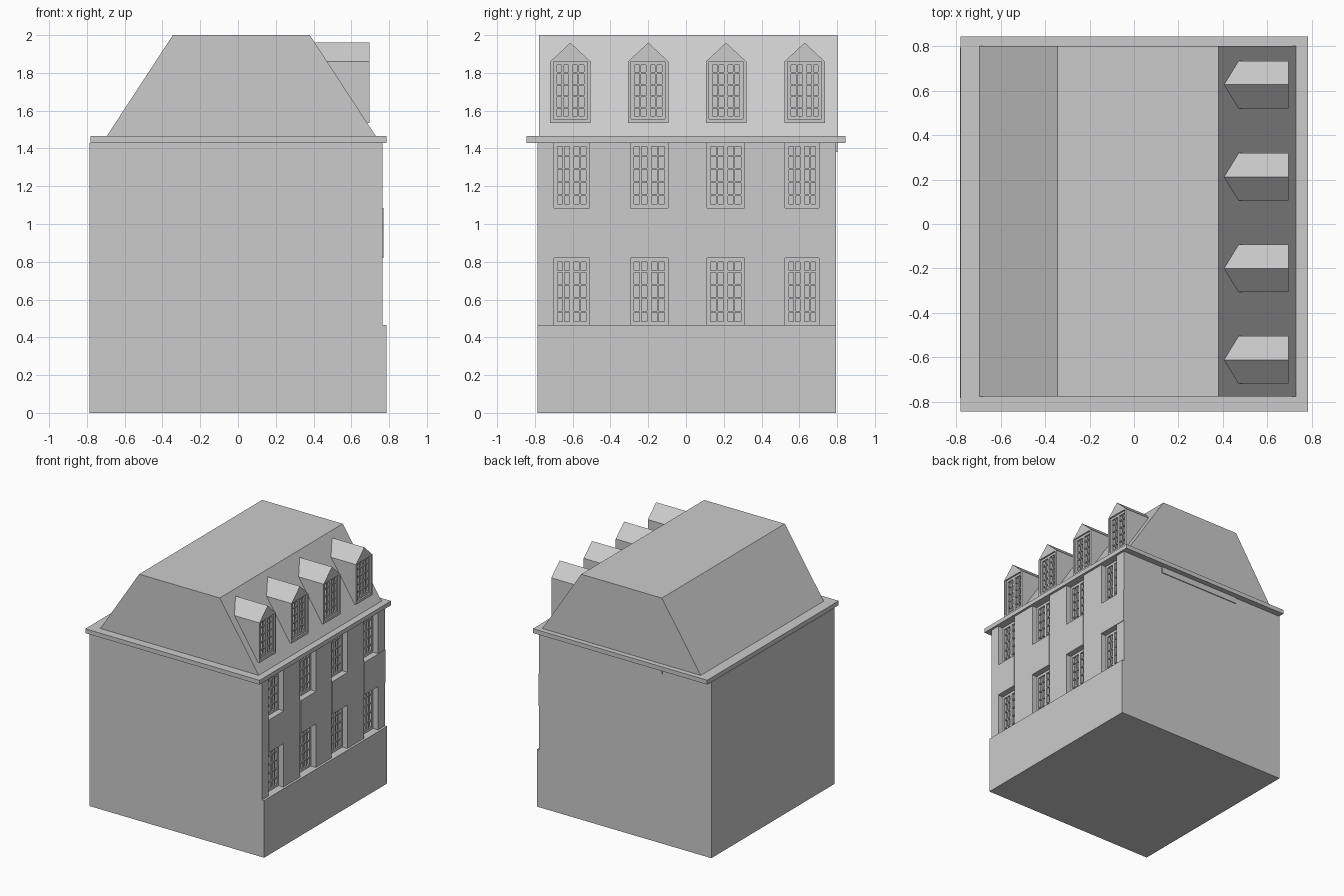
import bpy, bmesh

if "Cube" in bpy.data.objects:
    bpy.data.objects.remove(bpy.data.objects["Cube"])

WINDOWS = [(-0.70, -0.51), (-0.295, -0.095), (0.11, 0.31), (0.525, 0.705)]
DORMERS = [-0.612, -0.2, 0.212, 0.628]
Y0, Y1 = -0.785, 0.795


def finish(name, bm):
    bmesh.ops.recalc_face_normals(bm, faces=bm.faces)
    me = bpy.data.meshes.new(name)
    bm.to_mesh(me)
    bm.free()
    ob = bpy.data.objects.new(name, me)
    bpy.context.collection.objects.link(ob)
    return ob


def add_box(bm, x, y, z):
    vs = bmesh.ops.create_cube(bm, size=1)["verts"]
    for v in vs:
        v.co = [r[0] if c < 0 else r[1] for c, r in zip(v.co, (x, y, z))]


def box(name, x, y, z):
    bm = bmesh.new()
    add_box(bm, x, y, z)
    return finish(name, bm)


def loft(bm, a, b):
    """Solid between two matching outlines."""
    va, vb = [bm.verts.new(p) for p in a], [bm.verts.new(p) for p in b]
    bm.faces.new(va)
    bm.faces.new(vb[::-1])
    n = len(va)
    for i in range(n):
        j = (i + 1) % n
        bm.faces.new((va[i], vb[i], vb[j], va[j]))


def casement(bm, x, y, z, rim, mid, bar, rows):
    """Window frame: rim, central mullion and glazing bars."""
    (ya, yb), (za, zb) = y, z
    c = (ya + yb) / 2
    add_box(bm, x, (ya, ya + rim), z)
    add_box(bm, x, (yb - rim, yb), z)
    add_box(bm, x, (c - mid / 2, c + mid / 2), z)
    add_box(bm, x, (ya, yb), (za, za + rim))
    add_box(bm, x, (ya, yb), (zb - rim, zb))
    thin = (x[0], x[1] - 0.004)
    for i in range(1, rows):
        h = za + (zb - za) * i / rows
        add_box(bm, thin, (ya, yb), (h - bar / 2, h + bar / 2))
    for m in ((ya + rim + c - mid / 2) / 2, (yb - rim + c + mid / 2) / 2):
        add_box(bm, thin, (m - bar / 2, m + bar / 2), z)


# Main masses
box("wall_core", (-0.785, 0.705), (Y0, Y1), (0, 1.43))
box("base_storey", (0.70, 0.785), (Y0, Y1), (0, 0.465))
box("cornice", (-0.782, 0.785), (-0.845, 0.845), (1.43, 1.465))
box("side_ledge", (-0.345, 0.39), (0.79, 0.802), (1.38, 1.43))

# Facade piers between the window bays
bm = bmesh.new()
edges = [Y0] + [e for w in WINDOWS for e in w] + [Y1]
for a, b in zip(edges[::2], edges[1::2]):
    add_box(bm, (0.70, 0.766), (a, b), (0.465, 1.43))
finish("facade_piers", bm)

# Panels between the storeys and the windows above and below them
panels, frames = bmesh.new(), bmesh.new()
for i, (a, b) in enumerate(WINDOWS):
    add_box(panels, (0.70, 0.771), (a, Y1 if i == 3 else b), (0.82, 1.085))
    for z in ((0.465, 0.82), (1.085, 1.43)):
        casement(frames, (0.70, 0.722), (a, b), z, 0.02, 0.024, 0.009, 5)
finish("spandrel_panels", panels)
finish("window_frames", frames)

# Mansard roof with upright gable ends
bm = bmesh.new()
outline = [(-0.695, 1.465), (0.73, 1.465), (0.38, 2.0), (-0.345, 2.0)]
loft(bm, [(x, -0.777, z) for x, z in outline], [(x, 0.803, z) for x, z in outline])
finish("mansard_roof", bm)


def roof_x(z):
    return 0.73 - (z - 1.465) * 0.35 / 0.535


# Dormers: pitched head, side cheeks, recessed glazing
heads, cheeks, glass, frames = (bmesh.new() for _ in range(4))
W, FX = 0.107, 0.697
for c in DORMERS:
    tri = [(c - W, 1.86), (c + W, 1.86), (c, 1.96)]
    loft(heads, [(FX, y, z) for y, z in tri],
         [(roof_x(z) - 0.005, y, z) for y, z in tri])
    for s in (-1, 1):
        quad = [(c + s * W, 1.535), (c + s * W, 1.86),
                (c + s * 0.09, 1.86), (c + s * 0.09, 1.535)]
        loft(cheeks, [(FX, y, z) for y, z in quad],
             [(roof_x(z) - 0.005, y, z) for y, z in quad])
    add_box(cheeks, (0.66, FX), (c - 0.09, c + 0.09), (1.535, 1.555))
    pane = [(c - 0.09, 1.555), (c + 0.09, 1.555), (c + 0.09, 1.86), (c - 0.09, 1.86)]
    loft(glass, [(0.668, y, z) for y, z in pane],
         [(min(0.66, roof_x(z)), y, z) for y, z in pane])
    casement(frames, (0.66, 0.684), (c - 0.09, c + 0.09), (1.555, 1.86),
             0.018, 0.022, 0.009, 5)
finish("dormer_roofs", heads)
finish("dormer_cheeks", cheeks)
finish("dormer_glass", glass)
finish("dormer_frames", frames)
